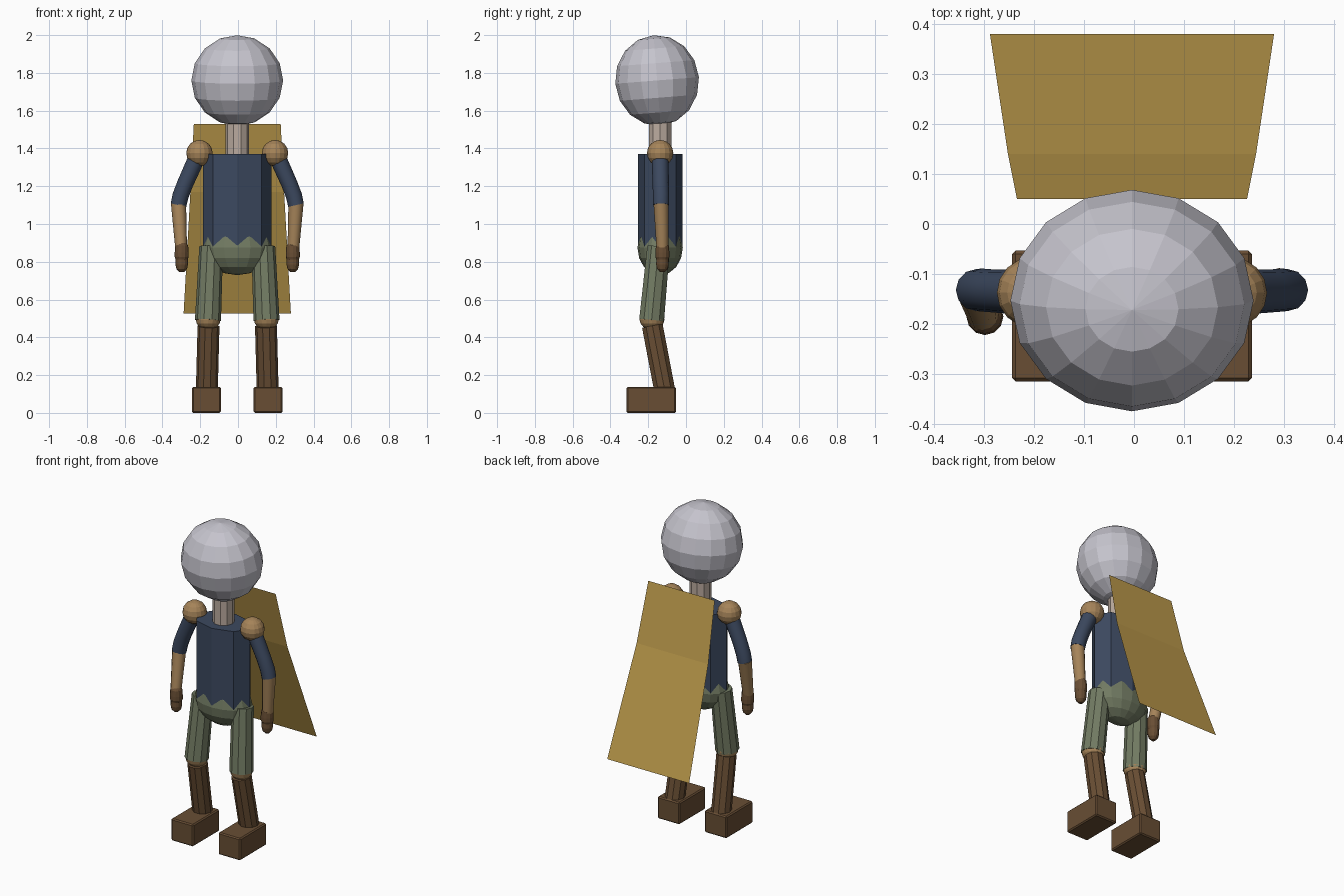
import bpy, bmesh, math
from mathutils import Vector, Matrix

if "Cube" in bpy.data.objects:
    bpy.data.objects.remove(bpy.data.objects["Cube"])

CX, CY = -0.004, -0.137  # body axis


def material(name, colour):
    m = bpy.data.materials.new(name)
    m.use_nodes = True
    m.diffuse_color = (*colour, 1)
    m.node_tree.nodes["Principled BSDF"].inputs["Base Color"].default_value = (*colour, 1)
    return m


GREY = material("pale grey", (0.56, 0.55, 0.61))
PALE = material("pale skin", (0.50, 0.41, 0.35))
TAN = material("tan", (0.38, 0.23, 0.10))
NAVY = material("navy cloth", (0.045, 0.066, 0.115))
GREEN = material("moss green", (0.17, 0.20, 0.125))
BROWN = material("brown leather", (0.14, 0.076, 0.034))
GOLD = material("gold cloth", (0.50, 0.32, 0.07))


def finish(name, bm, mat, smooth=False):
    bmesh.ops.recalc_face_normals(bm, faces=bm.faces)
    mesh = bpy.data.meshes.new(name)
    bm.to_mesh(mesh)
    bm.free()
    mesh.materials.append(mat)
    ob = bpy.data.objects.new(name, mesh)
    bpy.context.collection.objects.link(ob)
    if smooth:
        bpy.ops.object.select_all(action="DESELECT")
        ob.select_set(True)
        bpy.context.view_layer.objects.active = ob
        bpy.ops.object.shade_smooth_by_angle(angle=math.radians(40))
    return ob


def ball(name, centre, radii, mat, segments=16, rings=8, tilt=0):
    bm = bmesh.new()
    bmesh.ops.create_uvsphere(bm, u_segments=segments, v_segments=rings, radius=1)
    place = Matrix.Translation(centre) @ Matrix.Rotation(tilt, 4, "X") @ Matrix.Diagonal((*radii, 1))
    bmesh.ops.transform(bm, matrix=place, verts=bm.verts)
    return finish(name, bm, mat)


def tube(name, path, mat, sides=10, smooth=False, squash=1):
    """Loft rings of given (point, radius) along a path and cap both ends."""
    bm = bmesh.new()
    points = [Vector(p) for p, r in path]
    rings = []
    for i, (p, r) in enumerate(path):
        along = (points[min(i + 1, len(path) - 1)] - points[max(i - 1, 0)]).normalized()
        u = Vector((0, 1, 0)).cross(along).normalized()
        v = along.cross(u)
        ring = []
        for k in range(sides):
            a = math.tau * k / sides
            ring.append(bm.verts.new(points[i] + r * (u * math.cos(a) + v * math.sin(a) * squash)))
        rings.append(ring)
    for a, b in zip(rings, rings[1:]):
        for k in range(sides):
            j = (k + 1) % sides
            bm.faces.new((a[k], a[j], b[j], b[k]))
    bm.faces.new(rings[0])
    bm.faces.new(rings[-1])
    return finish(name, bm, mat, smooth)


# Head, neck, trunk
ball("head", (CX, -0.153, 1.76), (0.243, 0.222, 0.24), GREY, tilt=math.radians(4.5))
tube("neck", [((CX, CY, 1.35), 0.063), ((CX, CY, 1.56), 0.063)], PALE)
tube("torso", [((CX, CY, 0.87), 0.182), ((CX, CY, 1.37), 0.182)], NAVY, sides=8, squash=0.65)
ball("pelvis", (CX, CY, 0.875), (0.182, 0.12, 0.146), GREEN)

for side, s in (("left", 1), ("right", -1)):
    def at(x, y, z):
        return (CX + s * x, y, z)

    # Leg
    tube(side + "_thigh", [(at(0.138, -0.145, 0.88), 0.063), (at(0.155, -0.182, 0.49), 0.069)], GREEN)
    ball(side + "_knee", at(0.154, -0.180, 0.495), (0.066, 0.066, 0.055), TAN)
    tube(side + "_shin", [(at(0.152, -0.178, 0.46), 0.058), (at(0.161, -0.113, 0.12), 0.058)], BROWN)

    # Foot: a block with softened edges
    bm = bmesh.new()
    bmesh.ops.create_cube(bm, size=1)
    place = Matrix.Translation(at(0.163, -0.184, 0.069)) @ Matrix.Diagonal((0.153, 0.262, 0.138, 1))
    bmesh.ops.transform(bm, matrix=place, verts=bm.verts)
    bmesh.ops.bevel(bm, geom=bm.edges[:], offset=0.007, segments=1, affect="EDGES")
    finish(side + "_foot", bm, BROWN)

    # Arm: the right hand hangs further forward than the left
    hand_y = -0.125 if s > 0 else -0.185
    ball(side + "_shoulder", at(0.2, CY, 1.375), (0.07, 0.07, 0.07), TAN)
    tube(side + "_upper_arm",
         [(at(0.21, CY, 1.36), 0.045), (at(0.275, -0.134, 1.215), 0.043),
          (at(0.3, -0.132, 1.15), 0.043), (at(0.311, -0.132, 1.1), 0.042)], NAVY, 12, True)
    tube(side + "_forearm",
         [(at(0.311, -0.132, 1.11), 0.04), (at(0.297, hand_y, 0.87), 0.031)], TAN, 12, True)

    # Hand: a knobbly fist
    profile = [(0.9, 0.024), (0.885, 0.034), (0.85, 0.037), (0.825, 0.037),
               (0.812, 0.032), (0.785, 0.033), (0.762, 0.028), (0.745, 0.012)]
    tube(side + "_hand", [(at(0.294, hand_y, z), r) for z, r in profile], BROWN, 12)

# Cape: one thin sheet with a single bend
bm = bmesh.new()
rows = [[bm.verts.new((CX + s * w, y, z)) for s in (-1, 1)]
        for w, y, z in ((0.23, 0.05, 1.53), (0.248, 0.14, 1.17), (0.284, 0.38, 0.525))]
for a, b in zip(rows, rows[1:]):
    bm.faces.new((a[0], a[1], b[1], b[0]))
finish("cape", bm, GOLD)
